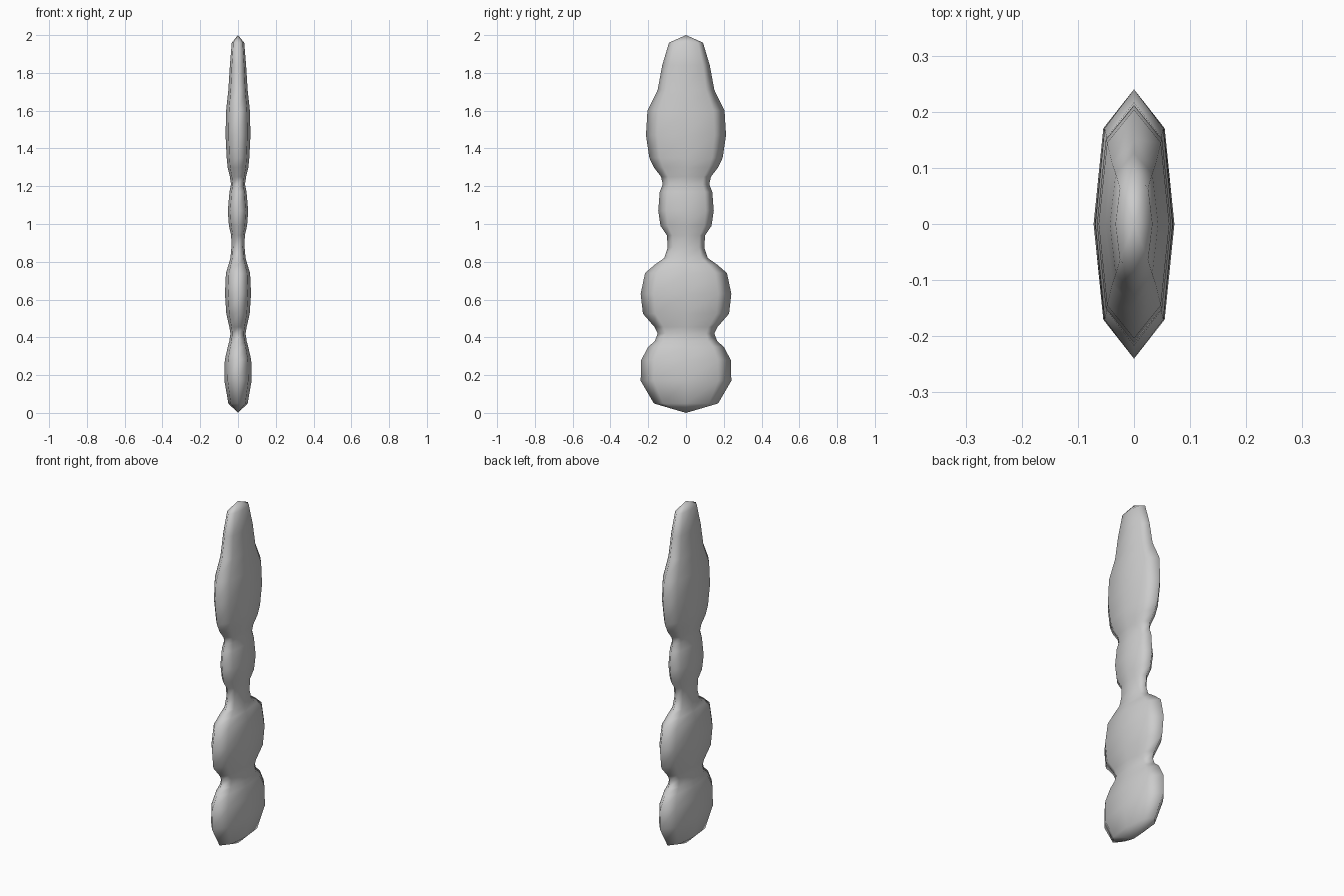
import bpy
import bmesh

# Profile rings from bottom to top: height, half depth (y), half width (x)
RINGS = [
    (0.05, 0.170, 0.051), (0.17, 0.240, 0.072), (0.28, 0.237, 0.070),
    (0.35, 0.200, 0.054), (0.38, 0.165, 0.046), (0.42, 0.150, 0.040),
    (0.455, 0.167, 0.046), (0.525, 0.228, 0.062), (0.63, 0.240, 0.069),
    (0.74, 0.217, 0.064), (0.785, 0.165, 0.050), (0.82, 0.115, 0.040),
    (0.875, 0.097, 0.035), (0.94, 0.101, 0.036), (0.99, 0.135, 0.048),
    (1.07, 0.147, 0.054), (1.17, 0.139, 0.045), (1.21, 0.123, 0.037),
    (1.25, 0.132, 0.043), (1.30, 0.170, 0.055), (1.35, 0.194, 0.060),
    (1.47, 0.212, 0.066), (1.60, 0.204, 0.063), (1.71, 0.150, 0.051),
    (1.84, 0.126, 0.043), (1.96, 0.090, 0.033),
]

# Flattened eight-sided cross-section as fractions of half width and half depth
SECTION = [(1, 0), (0.76, 0.71), (0, 1), (-0.76, 0.71),
           (-1, 0), (-0.76, -0.71), (0, -1), (0.76, -0.71)]
N = len(SECTION)

# Lofted body
bm = bmesh.new()
loops = [[bm.verts.new((sx * w, sy * d, z)) for sx, sy in SECTION]
         for z, d, w in RINGS]
for low, high in zip(loops, loops[1:]):
    for i in range(N):
        j = (i + 1) % N
        bm.faces.new((low[i], low[j], high[j], high[i]))

# Pointed bottom and top
bottom = bm.verts.new((0, 0, 0))
top = bm.verts.new((0, 0, 2))
for i in range(N):
    j = (i + 1) % N
    bm.faces.new((loops[0][j], loops[0][i], bottom))
    bm.faces.new((loops[-1][i], loops[-1][j], top))

for face in bm.faces:
    face.smooth = True
bmesh.ops.recalc_face_normals(bm, faces=bm.faces)
mesh = bpy.data.meshes.new("lobed_blade")
bm.to_mesh(mesh)
bm.free()
bpy.context.collection.objects.link(bpy.data.objects.new("lobed_blade", mesh))
